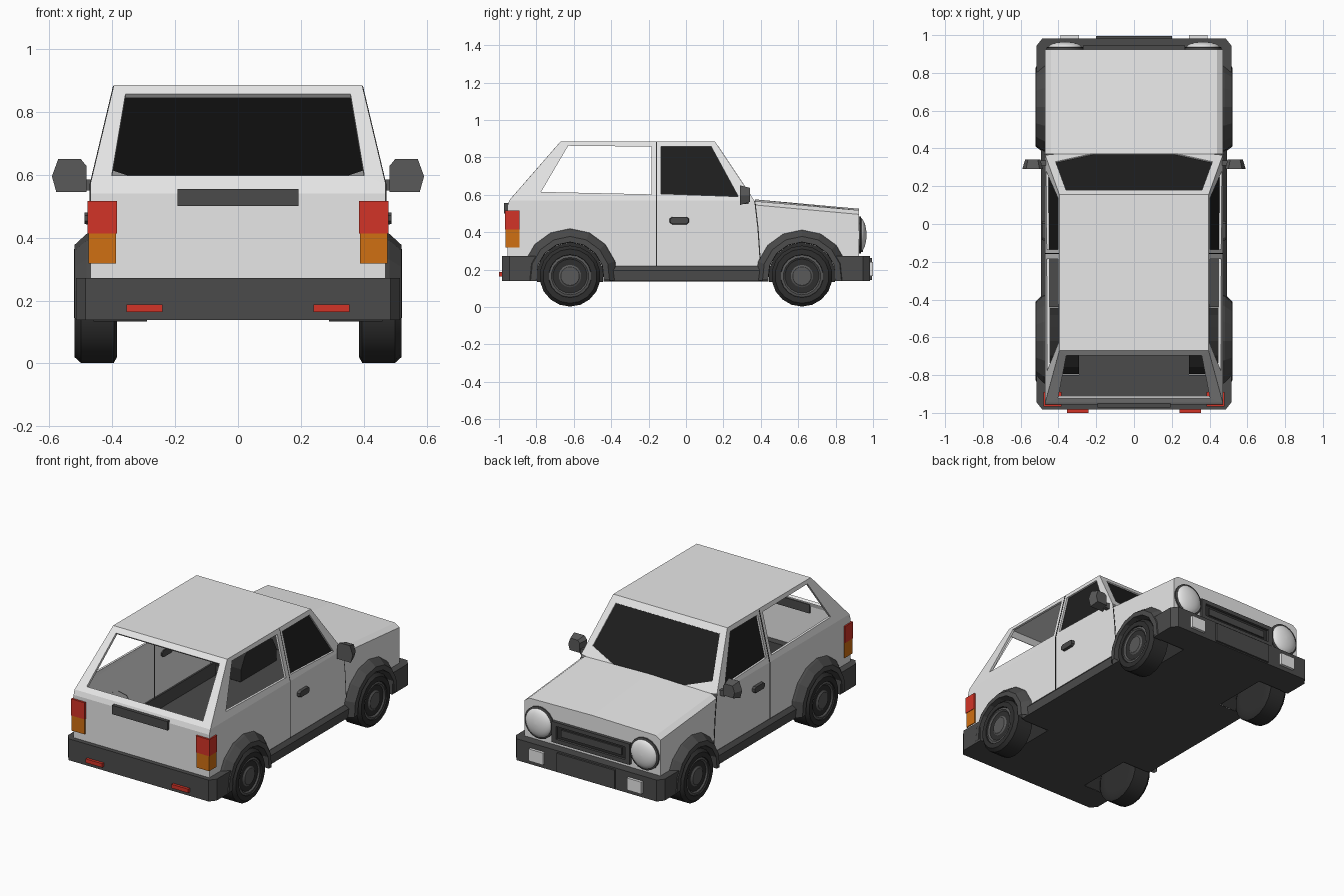
import bpy, bmesh, math

if "Cube" in bpy.data.objects:
    bpy.data.objects.remove(bpy.data.objects["Cube"])

def mat(name, r, g, b):
    m = bpy.data.materials.new(name)
    m.diffuse_color = (r, g, b, 1)
    m.use_nodes = True
    m.node_tree.nodes["Principled BSDF"].inputs["Base Color"].default_value = m.diffuse_color
    return m

WHITE = mat("white_paint", .8, .8, .8)
TRIM = mat("dark_grey_trim", .07, .07, .07)
GREY = mat("grey_plastic", .1, .1, .1)
GLASS = mat("dark_glass", .013, .013, .013)
RUBBER = mat("black_rubber", .028, .028, .028)
LAMP = mat("lamp_white", .82, .82, .82)
RED = mat("lamp_red", .65, .034, .02)
ORANGE = mat("lamp_orange", .63, .16, .006)

def make(name, polys, m, mirror=True, smooth=None):
    """Object from a list of polygons (corner tuples), mirrored across x."""
    bm = bmesh.new()
    for p in polys:
        bm.faces.new([bm.verts.new(c) for c in p])
    bmesh.ops.remove_doubles(bm, verts=bm.verts, dist=1e-5)
    bmesh.ops.recalc_face_normals(bm, faces=bm.faces)
    me = bpy.data.meshes.new(name)
    bm.to_mesh(me)
    bm.free()
    me.materials.append(m)
    ob = bpy.data.objects.new(name, me)
    bpy.context.collection.objects.link(ob)
    if mirror:
        mod = ob.modifiers.new("mirror", 'MIRROR')
        mod.merge_threshold = 1e-5
    if smooth:
        bpy.context.view_layer.objects.active = ob
        for o in bpy.context.selected_objects:
            o.select_set(False)
        ob.select_set(True)
        bpy.ops.object.shade_smooth_by_angle(angle=math.radians(smooth))
    return ob

def strips(rows, closed=False):
    """Quads between consecutive point rows."""
    out = []
    for a, b in zip(rows, rows[1:]):
        n = len(a)
        for i in range(n if closed else n - 1):
            j = (i + 1) % n
            out.append([a[i], a[j], b[j], b[i]])
    return out

def prism(name, pts, axis, a, b, m, mirror=True, taper=1.0):
    """Outline extruded along an axis; the far end may shrink."""
    cu = sum(p[0] for p in pts) / len(pts)
    cv = sum(p[1] for p in pts) / len(pts)
    def at(u, v, w):
        return {'x': (w, u, v), 'y': (u, w, v), 'z': (u, v, w)}[axis]
    r0 = [at(u, v, a) for u, v in pts]
    r1 = [at(cu + (u - cu) * taper, cv + (v - cv) * taper, b) for u, v in pts]
    return make(name, [r0, r1] + strips([r0, r1], True), m, mirror)

def box(name, x0, x1, y0, y1, z0, z1, m, mirror=True, taper=1.0):
    return prism(name, [(x0, z0), (x1, z0), (x1, z1), (x0, z1)], 'y', y0, y1, m, mirror, taper)

def lathe(name, prof, y, z, m, n=18, axis='x', x=0.0, smooth=35):
    rows = []
    for d, r in prof:
        ring = []
        for i in range(n):
            t = 2 * math.pi * (i + .5) / n
            c, s = r * math.cos(t), r * math.sin(t)
            ring.append((d, y + c, z + s) if axis == 'x' else (x + c, d, z + s))
        rows.append(ring)
    return make(name, strips(rows, True) + [rows[0], rows[-1]], m, True, smooth)

def X(z):
    """Half width of the car side: upright below the belt, leaning in above."""
    return .47 - .075 * max(0, z - .57) / .315

def arc(yc, r, x, a0=180, a1=0, n=8):
    return [(x, yc + r * math.cos(math.radians(a0 + (a1 - a0) * i / n)),
             .165 + r * math.sin(math.radians(a0 + (a1 - a0) * i / n))) for i in range(n + 1)]

# Body shell: lower side with wheel cut-outs
side = [(.47, -.955, .14)]
for yc in (-.62, .62):
    side += [(.47, yc - .2, .14)] + arc(yc, .2, .47) + [(.47, yc + .2, .14)]
side += [(.47, y, z) for y, z in ((.925, .14), (.925, .495), (.37, .545), (.365, .57), (-.945, .57), (-.955, .54))]
shell = [side]
# Rear, nose, bonnet and roof halves
shell += strips([[(0, y, z), (.47, y, z)] for y, z in ((-.955, .14), (-.955, .54), (-.945, .57))])
shell.append([(0, .925, .14), (.47, .925, .14), (.47, .925, .495), (.44, .925, .517), (0, .925, .525)])
shell += strips([[(0, .37, .575), (.44, .37, .565), (.47, .37, .545)],
                 [(0, .925, .525), (.44, .925, .517), (.47, .925, .495)]])
shell.append([(0, -.67, .885), (.395, -.67, .885), (.395, .155, .885), (0, .155, .885)])

def window(outer, inner, off, closed):
    """Frame and reveal go to the shell; returns the glass outline."""
    deep = [tuple(c + o for c, o in zip(p, off)) for p in inner]
    shell.extend(strips([outer, inner, deep], closed))
    return deep

def on_side(pts):
    return [(X(z), y, z) for y, z in pts]

# Window frames (rear and quarter windows stay open)
window(on_side([(-.945, .57), (-.67, .885), (-.157, .885), (-.157, .57)]),
       on_side([(-.775, .615), (-.63, .862), (-.185, .857), (-.185, .602)]), (-.015, 0, 0), True)
window([(0, -.67, .885), (.395, -.67, .885), (.47, -.945, .57), (0, -.945, .57)],
       [(0, -.695, .857), (.358, -.695, .857), (.402, -.922, .597), (0, -.922, .597)], (0, .012, -.012), False)
door = window(on_side([(-.157, .57), (-.157, .885), (.155, .885), (.365, .57)]),
              on_side([(-.135, .605), (-.135, .857), (.135, .857), (.28, .59)]), (-.012, 0, 0), True)
screen = window([(0, .155, .885), (.395, .155, .885), (.47, .365, .57), (.21, .39, .533), (0, .39, .533)],
                [(0, .18, .848), (.36, .18, .848), (.415, .33, .623), (.21, .375, .555), (0, .375, .555)],
                (0, -.006, -.004), False)
make("body_shell", shell, WHITE)
make("door_glass", [door], GLASS)
make("windscreen_glass", [screen], GLASS)

# Door gaps as thin lines on the side
def gap(pts):
    row = lambda d, e: [(X(z) + e, y + d, z) for y, z in pts]
    return strips([row(-.003, .002), row(.003, .002), row(.003, -.002), row(-.003, -.002)])
make("door_gaps", gap([(-.157, .2), (-.157, .57), (-.157, .882)]) + gap([(.4, .2), (.385, .42), (.37, .55)]), RUBBER)

# Floor with wheel openings
floor = [(0, -.95), (.47, -.95)]
for yc in (-.62, .62):
    floor += [(.47, yc - .18), (.29, yc - .18), (.29, yc + .18), (.47, yc + .18)]
floor += [(.47, .92), (0, .92)]
make("floor_pan", [[(x, y, .135) for x, y in floor]], TRIM)

# Wheels, wheel wells and flared arches
for tag, yc in (("rear", -.62), ("front", .62)):
    lathe(tag + "_tyre", [(.385, .11), (.385, .145), (.395, .163), (.5, .163), (.52, .145), (.52, .115), (.508, .112)],
          yc, .165, RUBBER)
    lathe(tag + "_hub", [(.45, .115), (.512, .113), (.516, .1), (.505, .088), (.508, .06), (.516, .05), (.516, .02)],
          yc, .165, GREY)
    top = .255 if yc < 0 else .248
    make(tag + "_arch_flare", strips([arc(yc, top, .468, 186, -6), arc(yc, top - .008, .482, 186, -6),
                                      arc(yc, .212, .52, 186, -6), arc(yc, .182, .522, 186, -6),
                                      arc(yc, .18, .45, 186, -6)]), TRIM)
    rim = arc(yc, .18, .29, 190, -10)
    make(tag + "_wheel_well", strips([arc(yc, .18, .46, 190, -10), rim]) + [rim], RUBBER)

# Sills
prism("sill", [(.46, .135), (.49, .14), (.492, .195), (.472, .218), (.46, .218)], 'y', -.44, .44, TRIM)

# U-shaped bumpers
for tag, s in (("rear", -1), ("front", 1)):
    half = [(.515, .79), (.515, .945), (.485, .983)]
    inner = [(.46, .91), (.46, .79)]
    pts = half + [(-x, y) for x, y in half[::-1]] + [(-x, y) for x, y in inner[::-1]] + inner
    prism(tag + "_bumper", [(x, s * y) for x, y in pts], 'z', .138, .272, TRIM, False)
box("bumper_centre", -.2, .2, .97, .995, .145, .262, TRIM, False)
box("bumper_lamp", .29, .39, .97, 1.0, .165, .24, LAMP)
box("bumper_reflector", .24, .355, -1.0, -.97, .163, .187, RED)

# Grille: rim, recess and inner plate
o = [(-.27, .295), (.27, .295), (.27, .425), (-.27, .425)]
i = [(-.24, .32), (.24, .32), (.24, .4), (-.24, .4)]
ring = lambda p, y: [(x, y, z) for x, z in p]
make("grille_frame", strips([ring(o, .92), ring(o, .945), ring(i, .945), ring(i, .928)], True), TRIM, False)
box("grille_mesh", -.24, .24, .92, .93, .32, .4, RUBBER, False)
box("grille_bar", -.21, .21, .925, .938, .338, .382, TRIM, False)

# Domed round headlights with rims
lathe("headlight_rim", [(.915, .1), (.934, .1), (.938, .09)], 0, .385, TRIM, 20, 'y', .365)
lathe("headlight", [(.93 + .035 * math.sin(t * .26), .092 * math.cos(t * .26)) for t in range(7)],
      0, .385, LAMP, 20, 'y', .365, 60)

# Tail lamps and tailgate handle
box("tail_lamp_red", .385, .479, -.967, -.89, .413, .517, RED)
box("tail_lamp_orange", .388, .476, -.965, -.89, .318, .413, ORANGE)
box("tailgate_handle", -.192, .192, -.972, -.945, .5, .555, TRIM, False)

# Door handles and wing mirrors
prism("door_handle", [(-.09, .452), (-.075, .441), (.005, .441), (.018, .452), (.018, .472), (.005, .482),
                      (-.075, .482), (-.09, .472)], 'x', .462, .488, TRIM, True, .9)
prism("wing_mirror", [(.482, .545), (.578, .545), (.592, .595), (.572, .65), (.5, .65), (.482, .628)],
      'y', .29, .342, GREY, True, .72)
box("mirror_arm", .45, .5, .31, .335, .55, .585, GREY)
